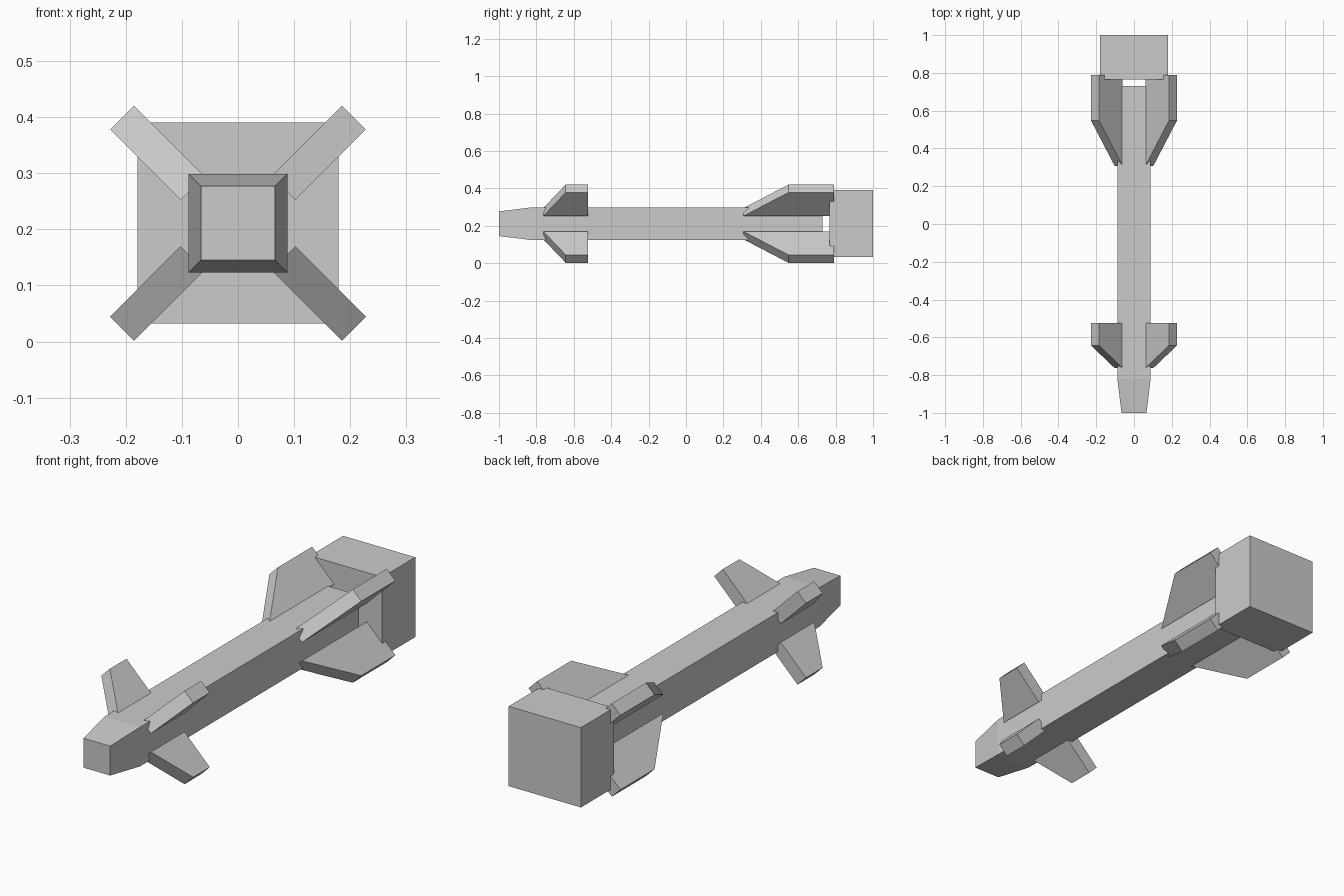
import bpy

if "Cube" in bpy.data.objects:
    bpy.data.objects.remove(bpy.data.objects["Cube"])

CZ = 0.211  # height of the long axis


def add_mesh(name, verts, faces):
    mesh = bpy.data.meshes.new(name)
    mesh.from_pydata(verts, [], faces)
    mesh.update()
    obj = bpy.data.objects.new(name, mesh)
    bpy.context.collection.objects.link(obj)
    return obj


def square_loft(name, sections):
    """Closed square tube through (y, half_width) sections, front to back."""
    verts, faces = [], [(0, 1, 2, 3)]
    for y, h in sections:
        verts += [(-h, y, CZ - h), (h, y, CZ - h), (h, y, CZ + h), (-h, y, CZ + h)]
    for s in range(len(sections) - 1):
        a = 4 * s
        for i in range(4):
            j = (i + 1) % 4
            faces.append((a + j, a + i, a + i + 4, a + j + 4))
    n = len(verts)
    faces.append((n - 1, n - 2, n - 3, n - 4))
    return add_mesh(name, verts, faces)


def fin(name, root_y, tip_y, back_y, sx, sz):
    """Swept slab tilted 45 degrees; sx and sz choose the quadrant."""
    root, tip, t = (0.081, 0.0625), (0.2065, 0.188), 0.0212
    profile = [(root, root_y), (tip, tip_y), (tip, back_y), (root, back_y)]
    verts = [(sx * (x + k * t), y, CZ + sz * (z - k * t))
             for k in (1, -1) for (x, z), y in profile]
    faces = [(0, 1, 2, 3), (7, 6, 5, 4)]
    faces += [(i, i + 4, (i + 1) % 4 + 4, (i + 1) % 4) for i in range(4)]
    if sx * sz < 0:
        faces = [f[::-1] for f in faces]
    return add_mesh(name, verts, faces)


# Body with tapered nose
square_loft("body", [(-1.0, 0.066), (-0.82, 0.088), (0.73, 0.088)])

# Tail block
square_loft("tail_block", [(0.766, 0.179), (1.0, 0.179)])

# Four small front fins and four long rear fins
for sx, side in ((1, "right"), (-1, "left")):
    for sz, level in ((1, "upper"), (-1, "lower")):
        fin(f"front_fin_{level}_{side}", -0.763, -0.643, -0.525, sx, sz)
        fin(f"rear_fin_{level}_{side}", 0.307, 0.548, 0.79, sx, sz)
